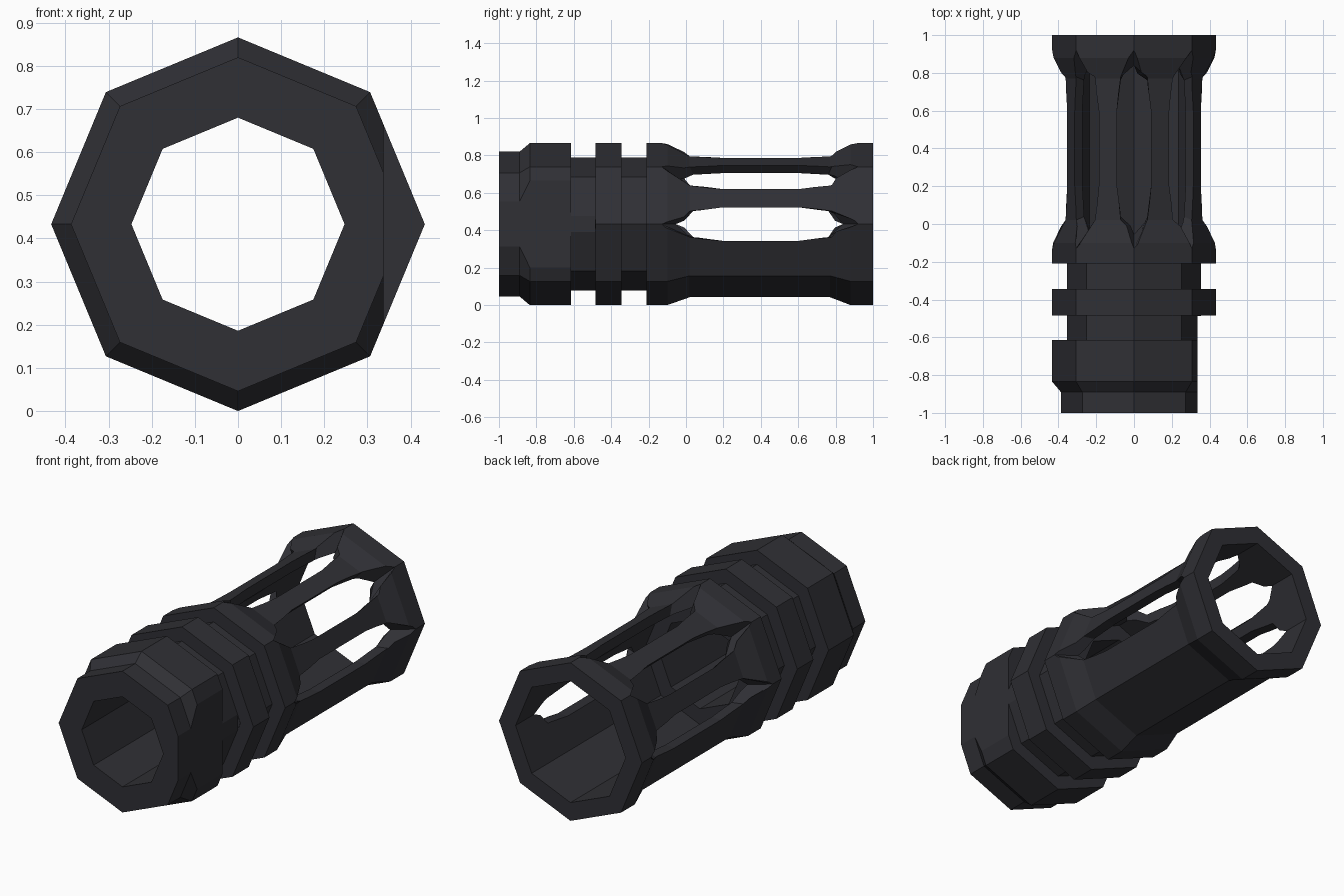
import bpy, bmesh, math

if "Cube" in bpy.data.objects:
    bpy.data.objects.remove(bpy.data.objects["Cube"])

R_OUT = 0.433          # largest outer radius, also height of the axis
SIDES = 8

metal = bpy.data.materials.new("dark gunmetal")
metal.diffuse_color = (0.029, 0.029, 0.035, 1)
metal.use_nodes = True
metal.node_tree.nodes["Principled BSDF"].inputs["Base Color"].default_value = metal.diffuse_color


def finish(bm, name):
    bmesh.ops.recalc_face_normals(bm, faces=bm.faces)
    mesh = bpy.data.meshes.new(name)
    bm.to_mesh(mesh)
    bm.free()
    mesh.materials.append(metal)
    obj = bpy.data.objects.new(name, mesh)
    bpy.context.collection.objects.link(obj)
    return obj


def lathe(name, profile):
    """Closed (y, radius) profile turned around the y axis in eight steps."""
    bm = bmesh.new()
    rings = []
    for y, r in profile:
        angles = [2 * math.pi * i / SIDES for i in range(SIDES)]
        rings.append([bm.verts.new((r * math.cos(a), y, R_OUT + r * math.sin(a))) for a in angles])
    for k, ring in enumerate(rings):
        nxt = rings[(k + 1) % len(rings)]
        for i in range(SIDES):
            j = (i + 1) % SIDES
            bm.faces.new((ring[i], ring[j], nxt[j], nxt[i]))
    return finish(bm, name)


def slot_cutter(angle):
    """Long pointed slot that gets longer towards the outside."""
    bm = bmesh.new()
    c, s = math.cos(angle), math.sin(angle)
    loops = []
    for r in (0.27, 0.48):
        d = r - 0.333
        half = [(0.03 - 0.3 * d, 0.07), (0.2, 0.09), (0.6, 0.09), (0.77 + 0.3 * d, 0.07)]
        outline = [(-0.055 - 0.75 * d, 0)] + half + [(0.84 + 0.8 * d, 0)]
        outline += [(y, -w) for y, w in reversed(half)]
        loops.append([bm.verts.new((r * c - w * s, y, R_OUT + r * s + w * c)) for y, w in outline])
    n = len(loops[0])
    for i in range(n):
        j = (i + 1) % n
        bm.faces.new((loops[0][i], loops[0][j], loops[1][j], loops[1][i]))
    for loop in loops:
        bm.faces.new(loop)
    return finish(bm, "slot_cutter")


def flat_cutter(side):
    """Box that shaves a wrench flat off one side of the front end."""
    bm = bmesh.new()
    bmesh.ops.create_cube(bm, size=1)
    for v in bm.verts:
        v.co.x = side * (0.437 + v.co.x * 0.2)
        v.co.y = -0.7935 + v.co.y * 0.613
        v.co.z = R_OUT + v.co.z * 1.2
    return finish(bm, "flat_cutter")


# Body: front collar, two grooves, ring, flared slotted barrel, stepped bore
body = lathe("muzzle_device_body", [
    (-1, 0.247), (-1, 0.387), (-0.89, 0.387), (-0.835, R_OUT), (-0.615, R_OUT),
    (-0.615, 0.355), (-0.485, 0.355), (-0.485, R_OUT), (-0.345, R_OUT),
    (-0.345, 0.355), (-0.21, 0.355), (-0.21, R_OUT), (-0.10, R_OUT),
    (0.02, 0.391), (0.77, 0.391), (0.88, R_OUT), (1, R_OUT),
    (1, 0.333), (-0.12, 0.333), (-0.12, 0.247)])

# Five slots over the upper half, wrench flats left and right
cutters = [slot_cutter(math.radians(45 * k)) for k in range(5)]
cutters += [flat_cutter(s) for s in (-1, 1)]
for cutter in cutters:
    cutter.hide_render = True
    mod = body.modifiers.new("cut", 'BOOLEAN')
    mod.operation = 'DIFFERENCE'
    mod.solver = 'EXACT'
    mod.object = cutter

# Apply the cuts and remove the helpers
depsgraph = bpy.context.evaluated_depsgraph_get()
result = bpy.data.meshes.new_from_object(body.evaluated_get(depsgraph))
body.modifiers.clear()
body.data = result
for cutter in cutters:
    bpy.data.objects.remove(cutter)
